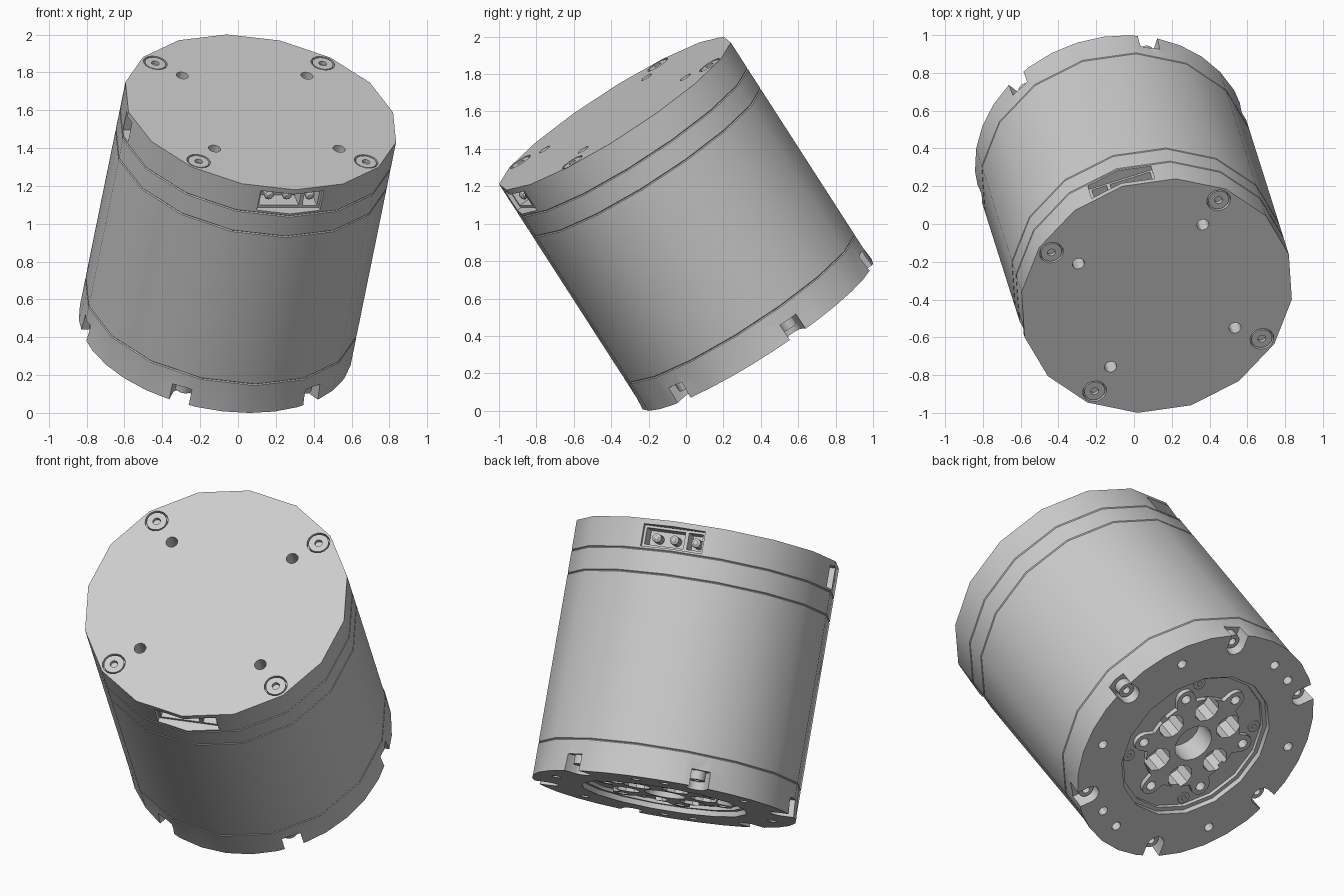
import bpy, bmesh
from math import sin, cos, pi, radians, sqrt
from mathutils import Matrix, Vector

if "Cube" in bpy.data.objects:
    bpy.data.objects.remove(bpy.data.objects["Cube"])

grey = bpy.data.materials.new("Plain grey")
grey.use_nodes = True
grey.diffuse_color = (0.6, 0.6, 0.6, 1)
grey.node_tree.nodes["Principled BSDF"].inputs["Base Color"].default_value = (0.6, 0.6, 0.6, 1)

# Housing sizes, built upright around the local z axis
R, TOP, BOT = 0.733, 0.712, -0.712
CAP, RING, FLANGE = TOP - 0.17, TOP - 0.30, BOT + 0.18
CH = 0.005

# Final tilt: local z becomes the leaning motor axis
axis = Vector((0.169, -0.534, 0.829)).normalized()
side = (Vector((1, 0, 0)) - axis * axis.x).normalized()
tilt = Matrix((side, axis.cross(side), axis)).transposed().to_4x4()
POSE = Matrix.Translation((0, 0, 1)) @ tilt @ Matrix.Rotation(radians(14.5), 4, "Z")
parts = []


def polar(r, deg, z=0):
    return Vector((r * cos(radians(deg)), r * sin(radians(deg)), z))


def lathe(bm, profile, n=16, at=(0, 0, 0)):
    """Closed solid turned from (radius, z) points."""
    rings = []
    for r, z in profile:
        if r == 0:
            rings.append([bm.verts.new(Vector(at) + Vector((0, 0, z)))] * n)
        else:
            rings.append([bm.verts.new(Vector(at) + polar(r, 360 * i / n, z)) for i in range(n)])
    for a, b in zip(rings, rings[1:]):
        for i in range(n):
            j = (i + 1) % n
            loop = list(dict.fromkeys((a[i], a[j], b[j], b[i])))
            if len(loop) > 2:
                bm.faces.new(loop)
    return rings


def plug(bm, r, z0, z1, n=16, at=(0, 0, 0)):
    return lathe(bm, [(0, z0), (r, z0), (r, z1), (0, z1)], n, at)


def box(bm, size, mat):
    bmesh.ops.create_cube(bm, size=1, matrix=mat @ Matrix.Diagonal((*size, 1)))


def finish(name, bm):
    bmesh.ops.recalc_face_normals(bm, faces=bm.faces)
    mesh = bpy.data.meshes.new(name)
    bm.to_mesh(mesh)
    bm.free()
    mesh.materials.append(grey)
    ob = bpy.data.objects.new(name, mesh)
    bpy.context.collection.objects.link(ob)
    parts.append(ob)
    return ob


def cut(ob, bm):
    """Subtract all solids in bm from ob."""
    tool = finish("cutter", bm)
    parts.remove(tool)
    tool.hide_render = True
    mod = ob.modifiers.new("cut", "BOOLEAN")
    mod.operation, mod.solver, mod.object = "DIFFERENCE", "EXACT", tool
    bpy.context.view_layer.objects.active = ob
    bpy.ops.object.modifier_apply(modifier=mod.name)
    bpy.data.objects.remove(tool)


def turned(name, z0, z1):
    bm = bmesh.new()
    lathe(bm, [(0, z0), (R - CH, z0), (R, z0 + CH), (R, z1 - CH), (R - CH, z1), (0, z1)])
    return finish(name, bm)


def screw(name, r, hole, z0, z1, at, n=16):
    bm = bmesh.new()
    mid = z0 + (z1 - z0) * 0.4
    lathe(bm, [(0, z0), (r, z0), (r, z1), (hole, z1), (hole, mid), (0, mid)], n, at)
    finish(name, bm)


# Main housing
turned("body_shell", FLANGE, RING)
turned("upper_ring", RING, CAP)

# Top cap with mounting holes, screw seats and connector openings
bm = bmesh.new()
lathe(bm, [(0, CAP), (R - CH, CAP), (R, CAP + CH), (R, TOP), (0, TOP)])
cap = finish("top_cap", bm)
bm = bmesh.new()
for a in range(45, 360, 90):
    plug(bm, 0.033, TOP - 0.1, TOP + 0.1, 12, polar(0.488, a))
    plug(bm, 0.064, TOP - 0.03, TOP + 0.1, 16, polar(0.656, a))
port_z = TOP - 0.092
ports = ((90, 0.35), (180, 0.11), (270, 0.35))
for a, w in ports:
    box(bm, (0.3, w, 0.124), Matrix.Translation(polar(0.73, a, port_z)) @ Matrix.Rotation(radians(a), 4, "Z"))
cut(cap, bm)
for a in range(45, 360, 90):
    screw("cap_screw", 0.056, 0.021, TOP - 0.035, TOP - 0.002, polar(0.656, a))

# Connector inserts: frame walls, divider and pins
for a, w in ports:
    turn = Matrix.Rotation(radians(a), 4, "Z")
    bm = bmesh.new()
    h, t = 0.12, 0.014
    for s in (-1, 1):
        box(bm, (0.1, t, h), turn @ Matrix.Translation((0.625, s * (w - t) / 2, port_z)))
        box(bm, (0.1, w, t), turn @ Matrix.Translation((0.625, 0, port_z + s * (h - t) / 2)))
    pins = [0]
    if w > 0.2:
        box(bm, (0.1, 0.02, h), turn @ Matrix.Translation((0.625, 0.07, port_z)))
        pins = [-0.105, -0.005, 0.12]
    finish("connector_frame", bm)
    for y in pins:
        bm = bmesh.new()
        lathe(bm, [(0, 0.57), (0.026, 0.57), (0.026, 0.65), (0.012, 0.66), (0, 0.66)], 10)
        lay = Matrix.Translation((0, y, port_z)) @ Matrix.Rotation(pi / 2, 4, "Y")
        bm.transform(turn @ lay)
        finish("connector_pin", bm)

# Bottom flange: fine rim easing into the coarser shell above
bm = bmesh.new()
rings = lathe(bm, [(0, BOT), (R, BOT), (R, FLANGE - CH), (R - CH, FLANGE), (0, FLANGE)], 32)
for ring in rings[2:4]:
    for v in ring[1::2]:
        v.co.x *= cos(pi / 16)
        v.co.y *= cos(pi / 16)
bmesh.ops.triangulate(bm, faces=[f for f in bm.faces if len(f.verts) == 4])
flange = finish("bottom_flange", bm)

# Rim notches, bolt holes and hub recess
NOTCH = BOT + 0.095
FLOOR = BOT + 0.05
PIT = BOT + 0.165
bm = bmesh.new()
for a in range(0, 360, 60):
    out = polar(1, a)
    c = out * 0.66
    for ring in plug(bm, 0.055, BOT - 0.1, NOTCH, 16, c)[1:3]:
        for v in ring:
            if (v.co - c).dot(out) > 0.001:
                v.co += out * 0.2
for a in (30, 150, 210, 330, 90, 105, 270, 285):
    plug(bm, 0.027, BOT - 0.1, BOT + 0.1, 12, polar(0.62, a))
plug(bm, 0.46, BOT - 0.1, FLOOR, 16)
cut(flange, bm)
for a in range(0, 360, 60):
    screw("rim_screw", 0.045, 0.022, NOTCH + 0.01, NOTCH - 0.05, polar(0.66, a))


def hub_holes():
    bm = bmesh.new()
    plug(bm, 0.113, BOT - 0.1, PIT, 20)
    for a in range(0, 360, 60):
        plug(bm, 0.075, BOT - 0.1, PIT - 0.02, 10, polar(0.22, a))
        plug(bm, 0.028, BOT - 0.1, FLOOR + 0.06, 12, polar(0.33, a + 30))
    return bm


# Output hub: disc outline merged with six bolt lobes
def lobe_radius(deg):
    off = radians((deg % 60) - 30)
    reach = 0.055 ** 2 - (0.33 * sin(off)) ** 2
    return max(0.29, 0.33 * cos(off) + sqrt(reach)) if reach > 0 else 0.29


bm = bmesh.new()
steps = 120
base = bm.faces.new([bm.verts.new(polar(lobe_radius(d), d, FLOOR + 0.01))
                     for d in (360 * i / steps for i in range(steps))])
ext = bmesh.ops.extrude_face_region(bm, geom=[base])
for v in ext["geom"]:
    if isinstance(v, bmesh.types.BMVert):
        v.co.z = FLOOR - 0.025
hub = finish("output_hub", bm)
cut(hub, hub_holes())
cut(flange, hub_holes())

# Outer step ring and small screws on the hub floor
bm = bmesh.new()
lathe(bm, [(0.435, FLOOR + 0.01), (0.461, FLOOR + 0.01), (0.461, FLOOR - 0.02),
           (0.435, FLOOR - 0.02), (0.435, FLOOR + 0.01)], 16)
finish("hub_step_ring", bm)
for a in range(45, 360, 90):
    screw("hub_screw", 0.036, 0.015, FLOOR + 0.01, FLOOR - 0.006, polar(0.39, a), 12)

# Smooth the round walls and lean everything into place
bpy.ops.object.select_all(action="DESELECT")
for ob in parts:
    ob.data.transform(POSE)
    ob.select_set(True)
bpy.context.view_layer.objects.active = parts[0]
bpy.ops.object.shade_smooth_by_angle(angle=radians(30))
